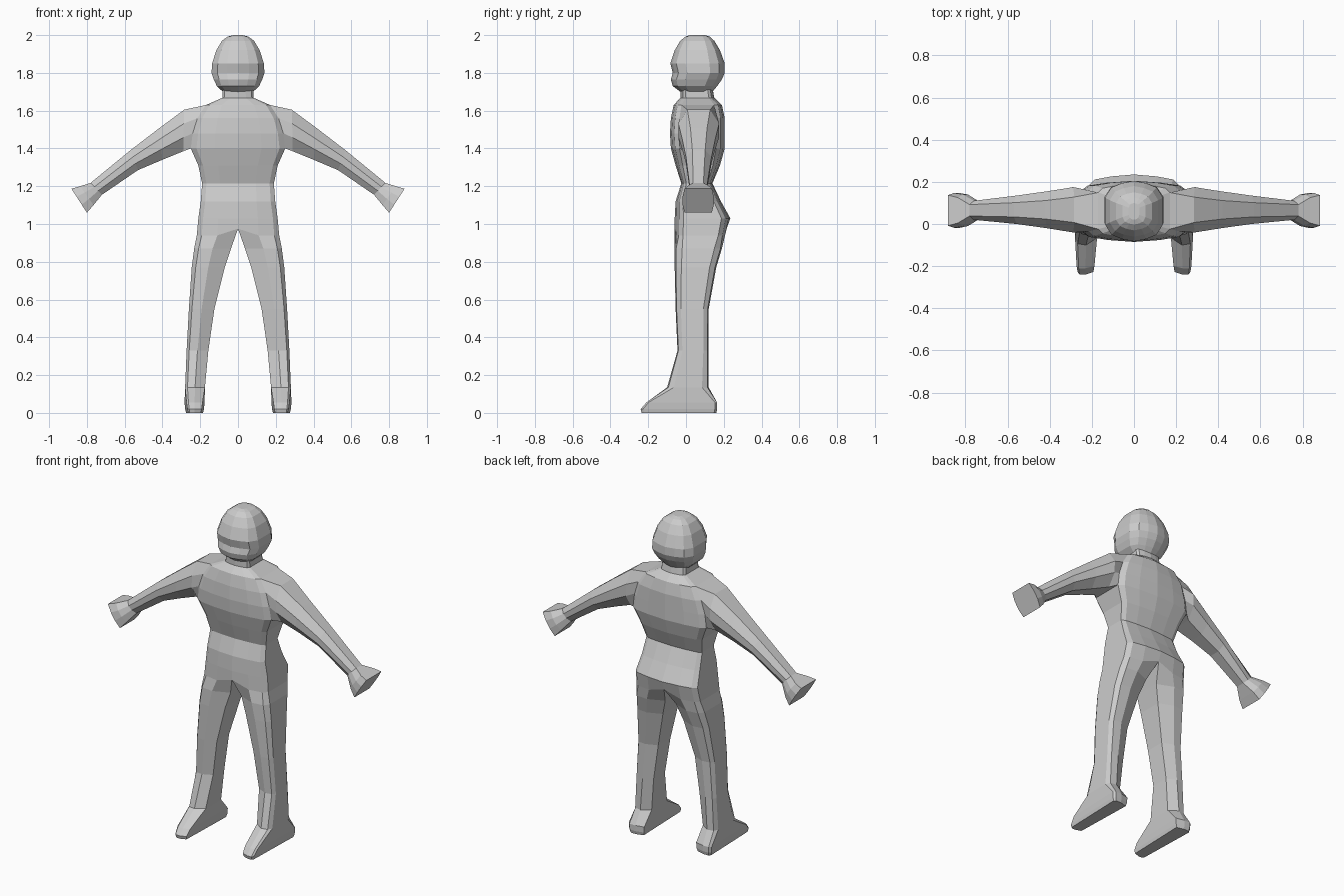
import bpy
import bmesh
from mathutils import Vector

if "Cube" in bpy.data.objects:
    bpy.data.objects.remove(bpy.data.objects["Cube"])

skin = bpy.data.materials.new("plain_grey")
skin.diffuse_color = (0.6, 0.6, 0.6, 1)
skin.use_nodes = True
skin.node_tree.nodes["Principled BSDF"].inputs["Base Color"].default_value = skin.diffuse_color

SPREAD = (0, 0.5, 0.88, 1)           # sideways position of the four front points
TORSO = (0, 0.03, 0.08, 0.16)        # how far each point is set back, per depth
HEAD = (0, 0.04, 0.11, 0.28)
LEG = (0.16, 0.0, 0.03, 0.16)


def ring(z, x0, x1, front, back, inset, spread=SPREAD, toe=1.0, drop=0.0):
    """Eight points: four along the front going outward, four along the back returning."""
    d, mid = back - front, (x0 + x1) / 2
    pts = []
    for t, i in zip(spread, inset):
        x = mid + (x0 + (x1 - x0) * t - mid) * toe
        pts.append(Vector((x, front + d * i, z - drop * min(1, t * 2))))
    for t, i in reversed(list(zip(spread, inset))):
        pts.append(Vector((x0 + (x1 - x0) * t, back - d * i, z - drop * min(1, t * 2))))
    return pts


def arm_ring(bottom, top, front, back, inset):
    """Eight points: four up the front, four down the back."""
    d = back - front
    prof = list(zip((0, 1 / 3, 2 / 3, 1), (inset, 0, 0, inset)))
    at = lambda s: (bottom[0] + (top[0] - bottom[0]) * s, bottom[1] + (top[1] - bottom[1]) * s)
    pts = [Vector((at(s)[0], front + d * i, at(s)[1])) for s, i in prof]
    return pts + [Vector((at(s)[0], back - d * i, at(s)[1])) for s, i in reversed(prof)]


def face(bm, pts):
    bm.faces.new([bm.verts.new(p) for p in pts])


def loft(bm, rings, closed, skip=lambda row, k: False):
    for row, (a, b) in enumerate(zip(rings, rings[1:])):
        for k in range(8 if closed else 7):
            n = (k + 1) % 8
            if not skip(row, k):
                face(bm, (a[k], a[n], b[n], b[k]))


def finish(bm, name):
    """Mirror the half, weld it and make the object."""
    copy = bmesh.ops.duplicate(bm, geom=bm.verts[:] + bm.edges[:] + bm.faces[:])["geom"]
    for v in copy:
        if isinstance(v, bmesh.types.BMVert):
            v.co.x = -v.co.x
    bmesh.ops.remove_doubles(bm, verts=bm.verts[:], dist=0.0005)
    bmesh.ops.recalc_face_normals(bm, faces=bm.faces[:])
    mesh = bpy.data.meshes.new(name)
    bm.to_mesh(mesh)
    bm.free()
    mesh.materials.append(skin)
    obj = bpy.data.objects.new(name, mesh)
    bpy.context.collection.objects.link(obj)


# Torso from neck down to the hips: z, half width, front, back
torso = [ring(z, 0, w, f, b, TORSO) for z, w, f, b in (
    (1.72, 0.080, -0.03, 0.14), (1.668, 0.083, -0.03, 0.15),
    (1.63, 0.17, -0.065, 0.19), (1.56, 0.215, -0.08, 0.205),
    (1.48, 0.24, -0.085, 0.205), (1.40, 0.25, -0.08, 0.205),
    (1.31, 0.21, -0.055, 0.18), (1.215, 0.19, -0.025, 0.14),
    (1.12, 0.197, -0.055, 0.185), (1.03, 0.21, -0.06, 0.235))]
hip = ring(0.975, 0, 0.218, -0.06, 0.215, TORSO, drop=0.035)
body = bmesh.new()
loft(body, torso + [hip], False, skip=lambda row, k: k == 3 and 2 <= row <= 4)
face(body, torso[0])

# Arms grow out of the gap left in the torso side
shoulder = [torso[r][3] for r in (5, 4, 3, 2)] + [torso[r][4] for r in (2, 3, 4, 5)]
arm = [shoulder,
       arm_ring((0.29, 1.385), (0.285, 1.605), -0.04, 0.175, 0.22),
       arm_ring((0.40, 1.34), (0.42, 1.505), -0.02, 0.155, 0.25),
       arm_ring((0.53, 1.285), (0.57, 1.39), 0.0, 0.135, 0.25),
       arm_ring((0.72, 1.155), (0.78, 1.218), 0.02, 0.11, 0.2),
       arm_ring((0.765, 1.10), (0.835, 1.20), -0.01, 0.14, 0.1),
       arm_ring((0.80, 1.06), (0.882, 1.187), -0.018, 0.147, 0.06)]
loft(body, arm, True)
face(body, arm[-1])

# Legs and feet: z, inner x, outer x, front, back, toe narrowing
leg = [hip] + [ring(z, xi, xo, f, b, LEG, toe=toe) for z, xi, xo, f, b, toe in (
    (0.87, 0.037, 0.232, -0.06, 0.19, 1), (0.77, 0.070, 0.245, -0.06, 0.16, 1),
    (0.55, 0.125, 0.26, -0.055, 0.12, 1), (0.33, 0.157, 0.272, -0.045, 0.118, 1),
    (0.135, 0.175, 0.28, -0.10, 0.12, 1))]
FOOT = (0.03, 0.0, 0.0, 0.03)
leg += [ring(z, xi, xo, f, b, FOOT, toe=toe) for z, xi, xo, f, b, toe in (
    (0.055, 0.177, 0.283, -0.21, 0.165, 0.8),
    (0.02, 0.180, 0.28, -0.24, 0.165, 0.75), (0.0, 0.185, 0.275, -0.235, 0.16, 0.75))]
loft(body, leg, True)
face(body, leg[-1])
finish(body, "body")

# Head: z, half width, front, back
head = [ring(z, 0, w, f, b, HEAD, (0, 0.42, 0.78, 1)) for z, w, f, b in (
    (1.70, 0.08, -0.03, 0.14), (1.73, 0.112, -0.07, 0.165),
    (1.765, 0.128, -0.08, 0.19), (1.80, 0.14, -0.07, 0.205),
    (1.85, 0.137, -0.083, 0.205), (1.92, 0.115, -0.06, 0.18),
    (1.97, 0.085, -0.03, 0.15), (1.992, 0.055, -0.003, 0.125),
    (2.0, 0.025, 0.02, 0.10))]
skull = bmesh.new()
loft(skull, head, False)
face(skull, head[0])
face(skull, head[-1])
finish(skull, "head")
